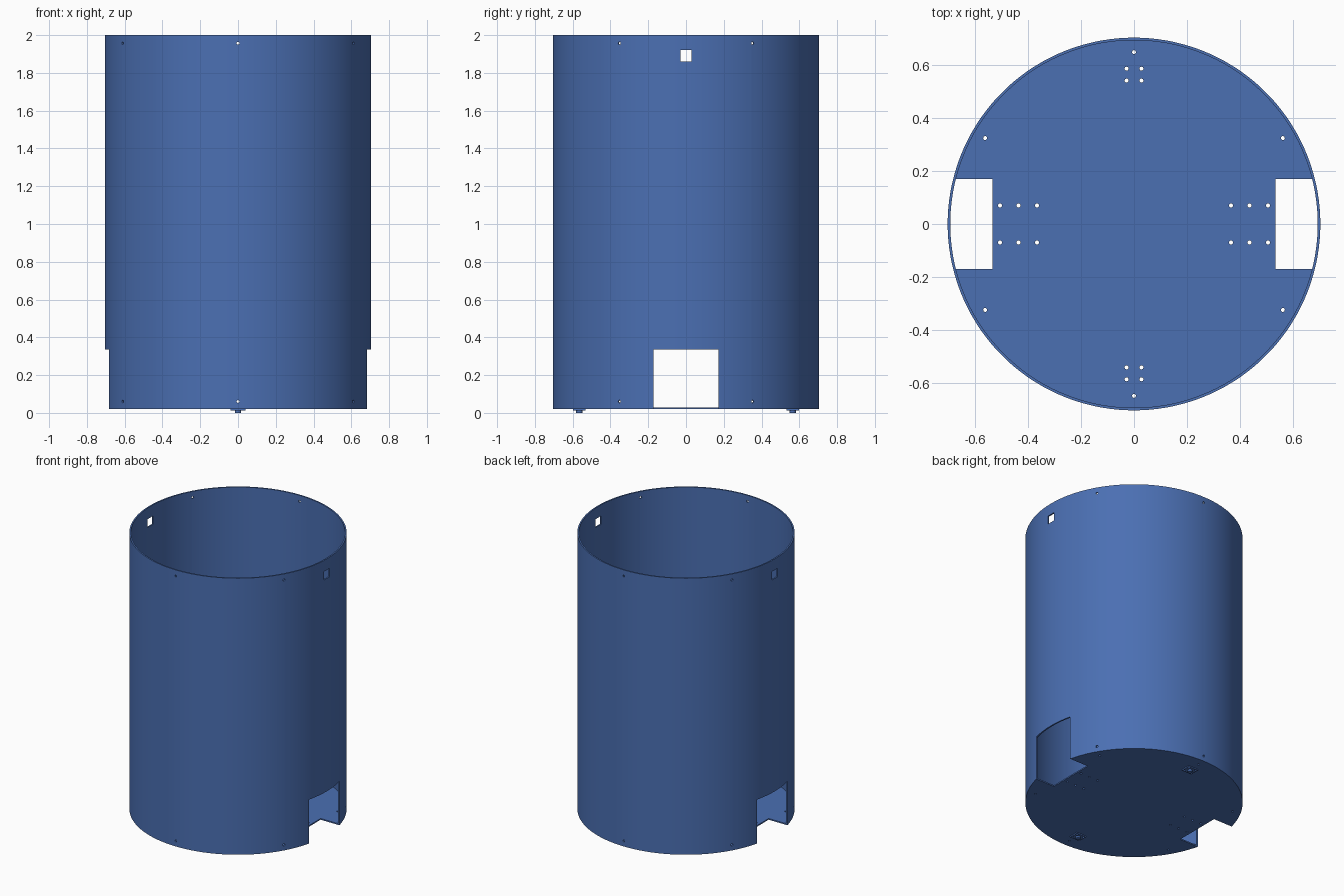
import bpy, bmesh
from math import pi, cos, sin, radians
from mathutils import Matrix, Vector

if "Cube" in bpy.data.objects:
    bpy.data.objects.remove(bpy.data.objects["Cube"])

R_OUT, R_IN = 0.705, 0.695
Z_BASE, Z_FLOOR, Z_TOP = 0.02, 0.029, 2.0
SEGS = 128
HOLE = 0.0075

blue = bpy.data.materials.new("blue_paint")
blue.diffuse_color = (0.07, 0.16, 0.45, 1)
blue.use_nodes = True
blue.node_tree.nodes["Principled BSDF"].inputs["Base Color"].default_value = blue.diffuse_color


def add_box(bm, lo, hi):
    lo, hi = Vector(lo), Vector(hi)
    m = Matrix.Translation((lo + hi) / 2) @ Matrix.Diagonal((*(hi - lo), 1))
    bmesh.ops.create_cube(bm, size=1, matrix=m)


def add_cyl(bm, r, depth, matrix, segs=16):
    bmesh.ops.create_cone(bm, cap_ends=True, segments=segs, radius1=r,
                          radius2=r, depth=depth, matrix=matrix)


def make(name, bm):
    bmesh.ops.recalc_face_normals(bm, faces=bm.faces)
    me = bpy.data.meshes.new(name)
    bm.to_mesh(me)
    bm.free()
    ob = bpy.data.objects.new(name, me)
    bpy.context.collection.objects.link(ob)
    return ob


def finish(ob, cutter_bm=None):
    bpy.ops.object.select_all(action='DESELECT')
    bpy.context.view_layer.objects.active = ob
    ob.select_set(True)
    if cutter_bm:
        cutter = make(ob.name + "_cutter", cutter_bm)
        cutter.hide_render = True
        mod = ob.modifiers.new("cut", 'BOOLEAN')
        mod.operation, mod.solver, mod.object = 'DIFFERENCE', 'EXACT', cutter
        bpy.ops.object.modifier_apply(modifier=mod.name)
        bpy.data.objects.remove(cutter)
    ob.data.materials.clear()
    ob.data.materials.append(blue)
    bpy.ops.object.shade_smooth_by_angle(angle=radians(30))


# Cylindrical wall: a ring profile swept round z
bm = bmesh.new()
profile = [(R_OUT, Z_BASE), (R_OUT, Z_TOP), (R_IN, Z_TOP), (R_IN, Z_BASE)]
rings = []
for i in range(SEGS):
    a = 2 * pi * (i + 0.5) / SEGS
    rings.append([bm.verts.new((r * cos(a), r * sin(a), z)) for r, z in profile])
for i in range(SEGS):
    p, q = rings[i], rings[(i + 1) % SEGS]
    for j in range(4):
        k = (j + 1) % 4
        bm.faces.new((p[j], q[j], q[k], p[k]))
wall = make("outer_wall", bm)

# Wheel openings, small windows and screw holes in the wall
cut = bmesh.new()
add_box(cut, (-1, -0.171, -0.1), (1, 0.171, 0.335))
add_box(cut, (-1, -0.03, 1.86), (1, 0.03, 1.92))
for deg in (30, 90, 150):
    for z in (0.06, 1.957):
        add_cyl(cut, HOLE, 2, Matrix.Translation((0, 0, z))
                @ Matrix.Rotation(radians(deg), 4, 'Z')
                @ Matrix.Rotation(pi / 2, 4, 'Y'))
finish(wall, cut)

# Floor disc with wheel notches and mounting holes
bm = bmesh.new()
add_cyl(bm, R_IN, Z_FLOOR - Z_BASE,
        Matrix.Translation((0, 0, (Z_BASE + Z_FLOOR) / 2))
        @ Matrix.Rotation(pi / SEGS, 4, 'Z'), SEGS)
floor = make("floor_plate", bm)

CASTER_Y = 0.565
caster_holes = [(sx * 0.028, sy * 0.0225) for sx in (-1, 1) for sy in (-1, 1)]
points = [(0.65 * cos(radians(d)), 0.65 * sin(radians(d))) for d in range(30, 390, 60)]
points += [(s * x, t * 0.07) for s in (-1, 1) for t in (-1, 1) for x in (0.367, 0.437, 0.507)]
points += [(x, s * CASTER_Y + y) for s in (-1, 1) for x, y in caster_holes]
cut = bmesh.new()
for x, y in points:
    add_cyl(cut, HOLE, 0.2, Matrix.Translation((x, y, 0)))
for lo, hi in ((-1, -0.535), (0.535, 1)):
    add_box(cut, (lo, -0.171, -0.1), (hi, 0.171, 0.1))
finish(floor, cut)

# Front and back caster mounts: drilled square plate with a round foot
for label, s in (("front", -1), ("back", 1)):
    y0 = s * CASTER_Y
    bm = bmesh.new()
    add_box(bm, (-0.039, y0 - 0.034, 0.012), (0.039, y0 + 0.034, Z_BASE))
    plate = make(label + "_caster_plate", bm)
    cut = bmesh.new()
    for x, y in caster_holes:
        add_cyl(cut, HOLE, 0.2, Matrix.Translation((x, y0 + y, 0)))
    finish(plate, cut)
    bm = bmesh.new()
    add_cyl(bm, 0.017, 0.012, Matrix.Translation((0, y0, 0.006)), 32)
    finish(make(label + "_caster_foot", bm))
